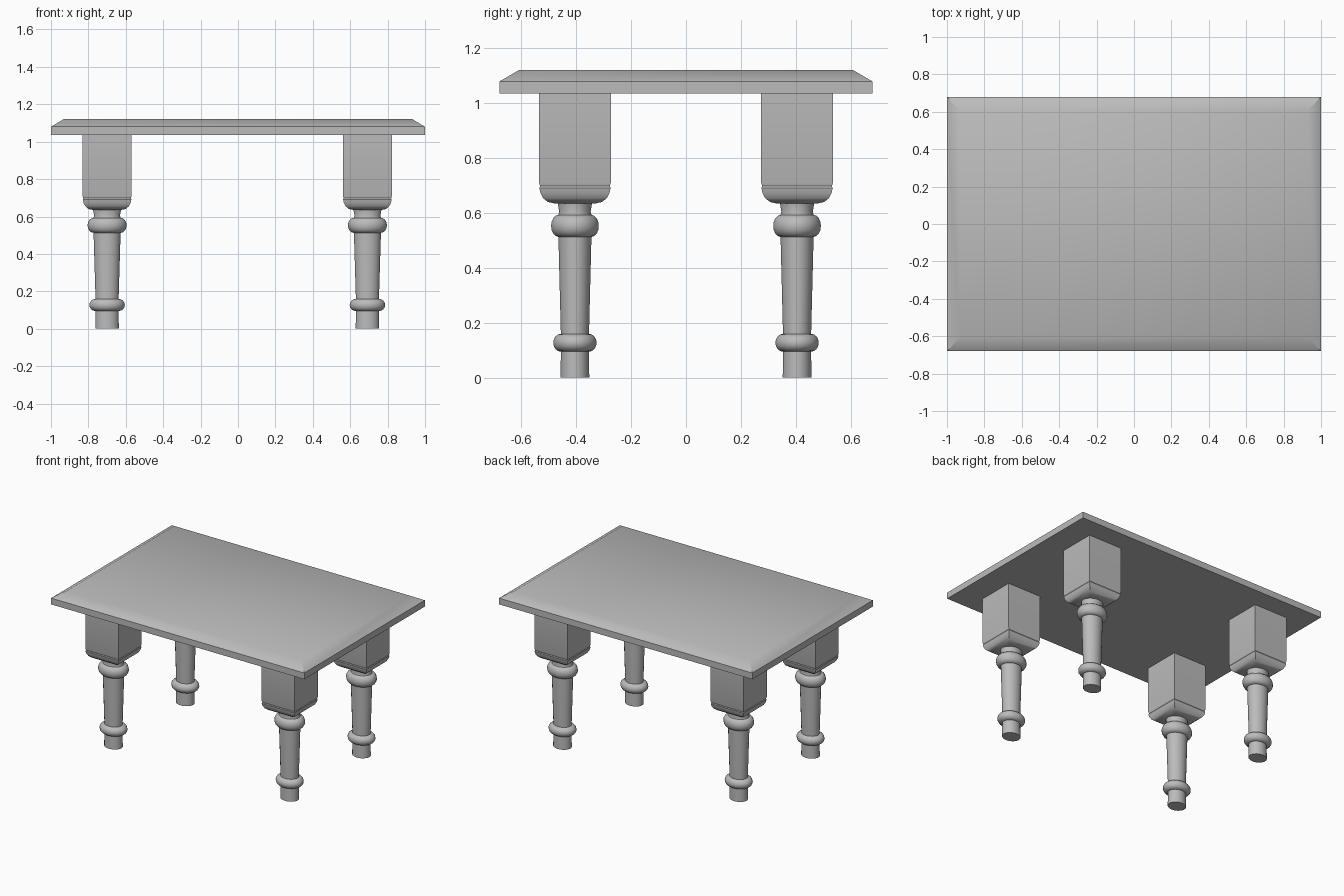
import bpy, bmesh, math

cube = bpy.data.objects.get("Cube")
if cube:
    bpy.data.objects.remove(cube, do_unlink=True)

grey = bpy.data.materials.new("plain grey")
grey.use_nodes = True
colour = (0.5, 0.5, 0.5, 1)
grey.diffuse_color = colour
grey.node_tree.nodes["Principled BSDF"].inputs["Base Color"].default_value = colour


def loft(name, rings, location, angle):
    """Join rings of points with side faces and cap both ends."""
    bm = bmesh.new()
    loops = [[bm.verts.new(p) for p in ring] for ring in rings]
    n = len(loops[0])
    for low, high in zip(loops, loops[1:]):
        for i in range(n):
            j = (i + 1) % n
            bm.faces.new((low[i], low[j], high[j], high[i]))
    bm.faces.new(loops[0][::-1])
    bm.faces.new(loops[-1])
    mesh = bpy.data.meshes.new(name)
    bm.to_mesh(mesh)
    bm.free()
    mesh.materials.append(grey)
    obj = bpy.data.objects.new(name, mesh)
    bpy.context.collection.objects.link(obj)
    obj.location = location
    bpy.ops.object.select_all(action="DESELECT")
    obj.select_set(True)
    bpy.context.view_layer.objects.active = obj
    bpy.ops.object.shade_smooth_by_angle(angle=math.radians(angle))
    return obj


def rectangle(hx, hy, z):
    return [(-hx, -hy, z), (hx, -hy, z), (hx, hy, z), (-hx, hy, z)]


def ellipse(radius, z, sides=20):
    turns = [math.tau * (i + 0.5) / sides for i in range(sides)]
    return [(1.2 * radius * math.cos(a), radius * math.sin(a), z) for a in turns]


def bead(z, height, inner, outer, steps=8):
    """Half-round moulding profile."""
    return [(inner + (outer - inner) * math.sin(math.pi * i / steps),
             z - height / 2 * math.cos(math.pi * i / steps)) for i in range(steps + 1)]


# Table top with a sloping upper edge
loft("table_top", [rectangle(1, 0.68, 1.035), rectangle(1, 0.68, 1.08),
                   rectangle(0.93, 0.608, 1.122)], (0, 0, 0), 40)

# Turned leg profile: foot, lower bead, tapered shaft, upper bead, neck
leg_profile = ([(0.053, 0)] + bead(0.127, 0.065, 0.052, 0.08)
               + bead(0.553, 0.08, 0.061, 0.088) + [(0.058, 0.605), (0.064, 0.64)])

# Square block with a small groove and a rounded underside
block_profile = [(0.07, 0.634), (0.098, 0.64), (0.116, 0.654), (0.126, 0.673),
                 (0.13, 0.692), (0.127, 0.698), (0.131, 0.71), (0.131, 1.036)]

for x, side in ((-0.7, "right"), (0.692, "left")):
    for y, end in ((-0.405, "front"), (0.405, "back")):
        loft(f"{end}_{side}_leg", [ellipse(r, z) for r, z in leg_profile], (x, y, 0), 50)
        loft(f"{end}_{side}_block", [rectangle(h, h, z) for h, z in block_profile],
             (x, y, 0), 35)
